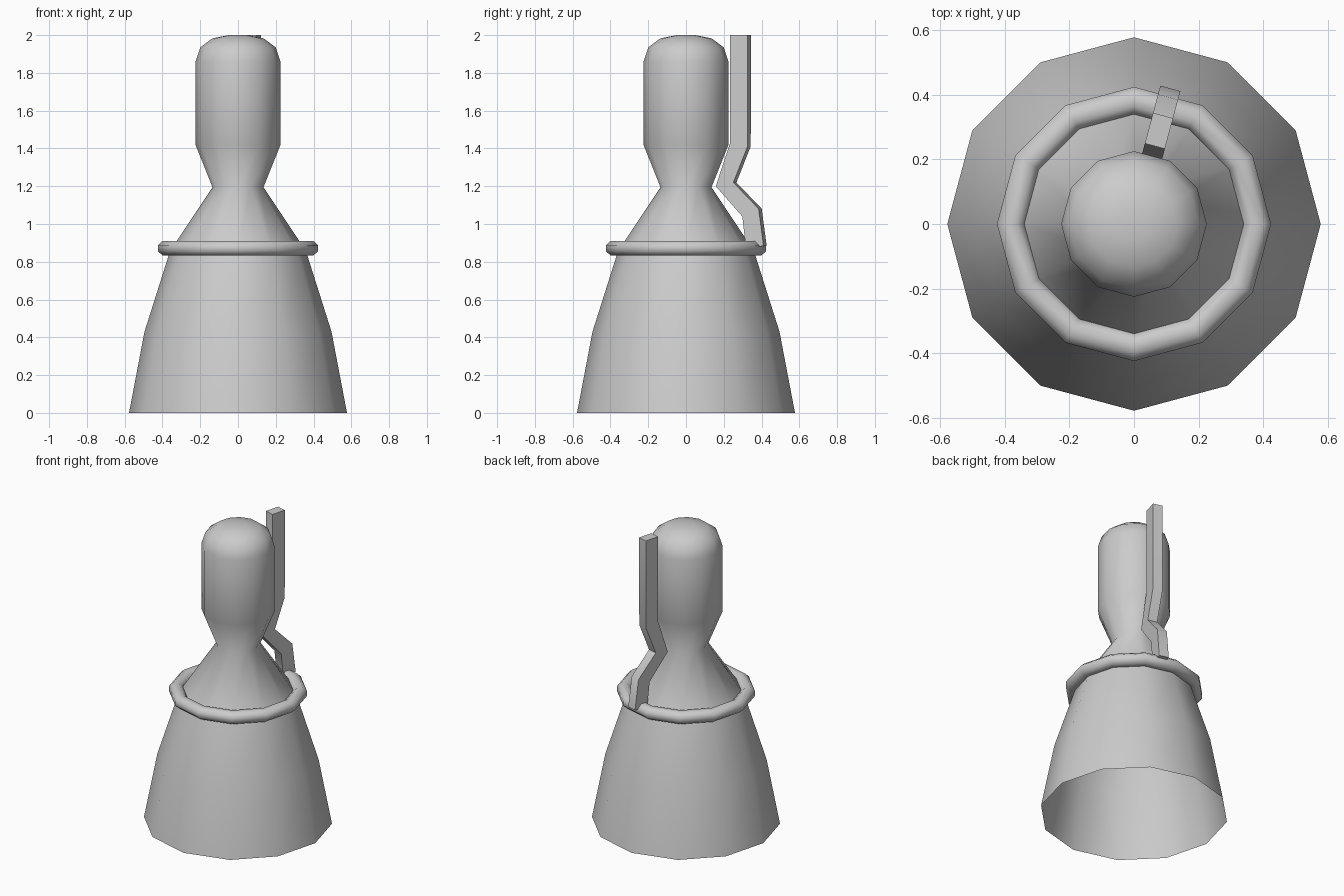
import bpy, bmesh, math
from mathutils import Vector

if "Cube" in bpy.data.objects:
    bpy.data.objects.remove(bpy.data.objects["Cube"])

SIDES = 12


def finish(name, bm, angle):
    bmesh.ops.recalc_face_normals(bm, faces=bm.faces)
    mesh = bpy.data.meshes.new(name)
    bm.to_mesh(mesh)
    bm.free()
    ob = bpy.data.objects.new(name, mesh)
    bpy.context.collection.objects.link(ob)
    bpy.ops.object.select_all(action='DESELECT')
    ob.select_set(True)
    bpy.context.view_layer.objects.active = ob
    bpy.ops.object.shade_smooth_by_angle(angle=math.radians(angle))
    return ob


def bridge(bm, a, b):
    n = len(a)
    for i in range(n):
        j = (i + 1) % n
        bm.faces.new((a[i], a[j], b[j], b[i]))


def lathe(name, profile, angle, closed=False, cap=False):
    """Revolve (radius, z) points around z."""
    bm = bmesh.new()
    rings = [[bm.verts.new((r * math.cos(math.tau * i / SIDES),
                            r * math.sin(math.tau * i / SIDES), z))
              for i in range(SIDES)] for r, z in profile]
    for a, b in zip(rings, rings[1:]):
        bridge(bm, a, b)
    if closed:
        bridge(bm, rings[-1], rings[0])
    if cap:
        bm.faces.new(rings[-1])
    return finish(name, bm, angle)


# Open bell, throat and domed combustion chamber
lathe("nozzle_and_chamber", [
    (0.577, 0), (0.495, 0.43), (0.37, 0.825), (0.355, 0.865), (0.135, 1.195),
    (0.225, 1.42), (0.225, 1.86), (0.20, 1.935), (0.135, 1.983), (0.05, 2.0)],
    60, cap=True)

# Manifold ring around the bell
tube = [(0.381 + 0.046 * math.cos(math.tau * (k + 0.5) / 8),
         0.872 + 0.042 * math.sin(math.tau * (k + 0.5) / 8)) for k in range(8)]
lathe("manifold_ring", tube, 60, closed=True)

# Feed pipe: rectangular section swept along a bent path beside the chamber
path = [(0.385, 0.88), (0.362, 1.06), (0.22, 1.21), (0.298, 1.42), (0.298, 2.0)]
turn = math.radians(15)
out = Vector((math.sin(turn), math.cos(turn), 0))
side = Vector((math.cos(turn), -math.sin(turn), 0))
up = Vector((0, 0, 1))
bm = bmesh.new()
rings = []
pts = [Vector(p) for p in path]
for i, p in enumerate(pts):
    d0 = (p - pts[i - 1]).normalized() if i else Vector((0, 1))
    d1 = (pts[i + 1] - p).normalized() if i < len(pts) - 1 else d0
    t = (d0 + d1).normalized()
    n = Vector((t.y, -t.x)) * 0.049
    rings.append([bm.verts.new(out * (p.x + s * n.x) + up * (p.y + s * n.y) + side * w)
                  for s, w in ((-1, -0.032), (1, -0.032), (1, 0.032), (-1, 0.032))])
for a, b in zip(rings, rings[1:]):
    bridge(bm, a, b)
bm.faces.new(rings[0])
bm.faces.new(rings[-1])
finish("feed_pipe", bm, 60)
